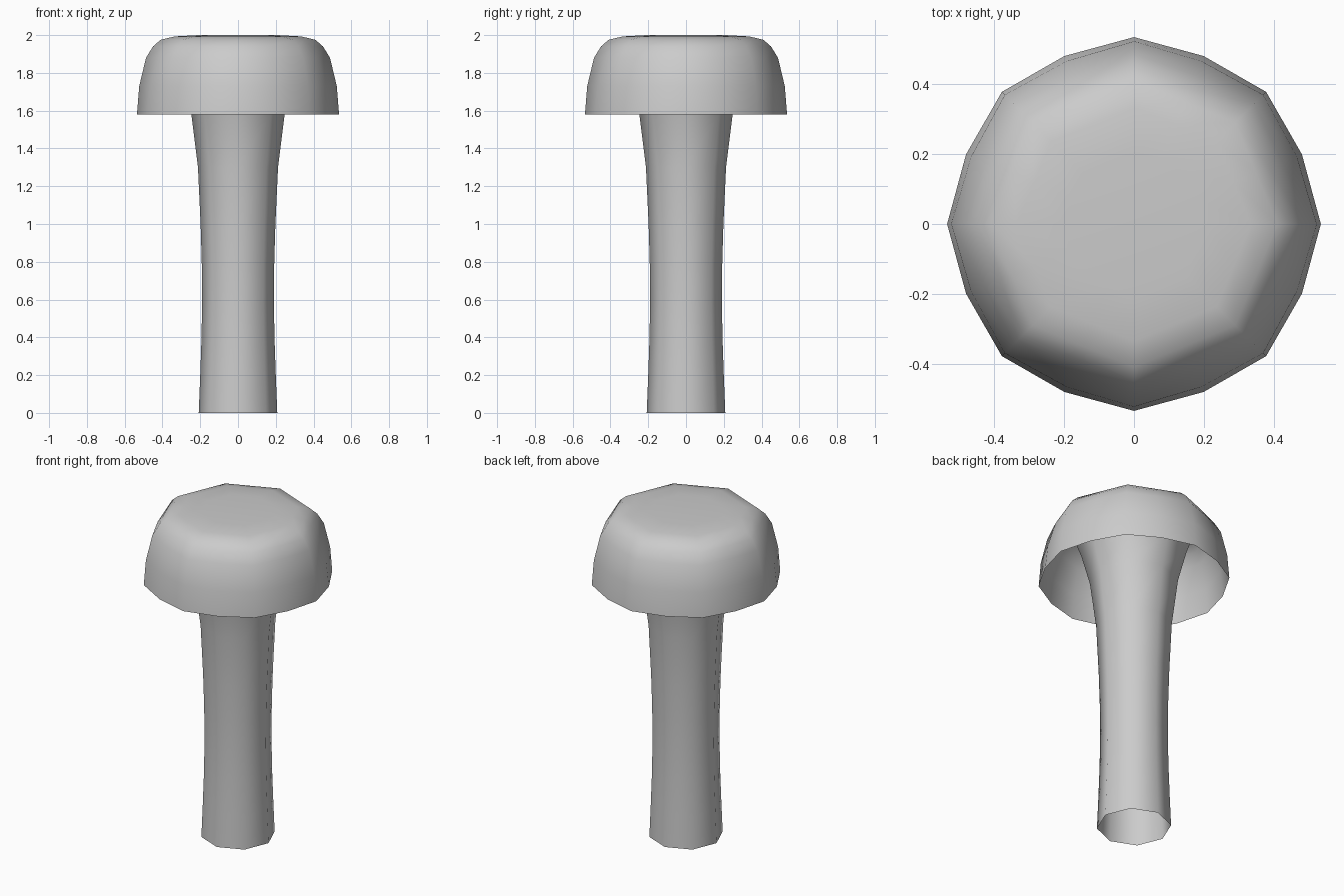
import bpy, bmesh, math

if "Cube" in bpy.data.objects:
    bpy.data.objects.remove(bpy.data.objects["Cube"])


def lathe(name, profile, sides, close_top=False):
    """Open shell of rings; profile holds (radius, z, scale of odd vertices)."""
    bm = bmesh.new()
    rings = []
    for r, z, odd in profile:
        ring = []
        for i in range(sides):
            a = 2 * math.pi * i / sides
            rr = r * (odd if i % 2 else 1)
            ring.append(bm.verts.new((rr * math.cos(a), rr * math.sin(a), z)))
        rings.append(ring)
    for low, high in zip(rings, rings[1:]):
        for i in range(sides):
            j = (i + 1) % sides
            bm.faces.new((low[i], low[j], high[j], high[i]))
    if close_top:
        bm.faces.new(rings[-1])
    for f in bm.faces:
        f.smooth = True
    mesh = bpy.data.meshes.new(name)
    bm.to_mesh(mesh)
    bm.free()
    obj = bpy.data.objects.new(name, mesh)
    bpy.context.collection.objects.link(obj)
    return obj


# Hollow eight-sided stem, flaring up inside the cap
lathe("stem", [(r, z, 1) for r, z in (
    (0.208, 0), (0.2, 0.2), (0.193, 0.4), (0.19, 0.6), (0.192, 0.8),
    (0.198, 1.0), (0.212, 1.3), (0.247, 1.58), (0.295, 1.76), (0.34, 1.88))], 8)

# Cap shell, open below: rounder at the rim, octagonal near the top
lathe("cap", [
    (0.535, 1.58, 0.973), (0.523, 1.73, 0.965), (0.487, 1.88, 0.945),
    (0.45, 1.94, 0.93), (0.41, 1.975, 0.924), (0.335, 1.993, 0.924),
    (0.21, 2.0, 0.924)], 16, close_top=True)
